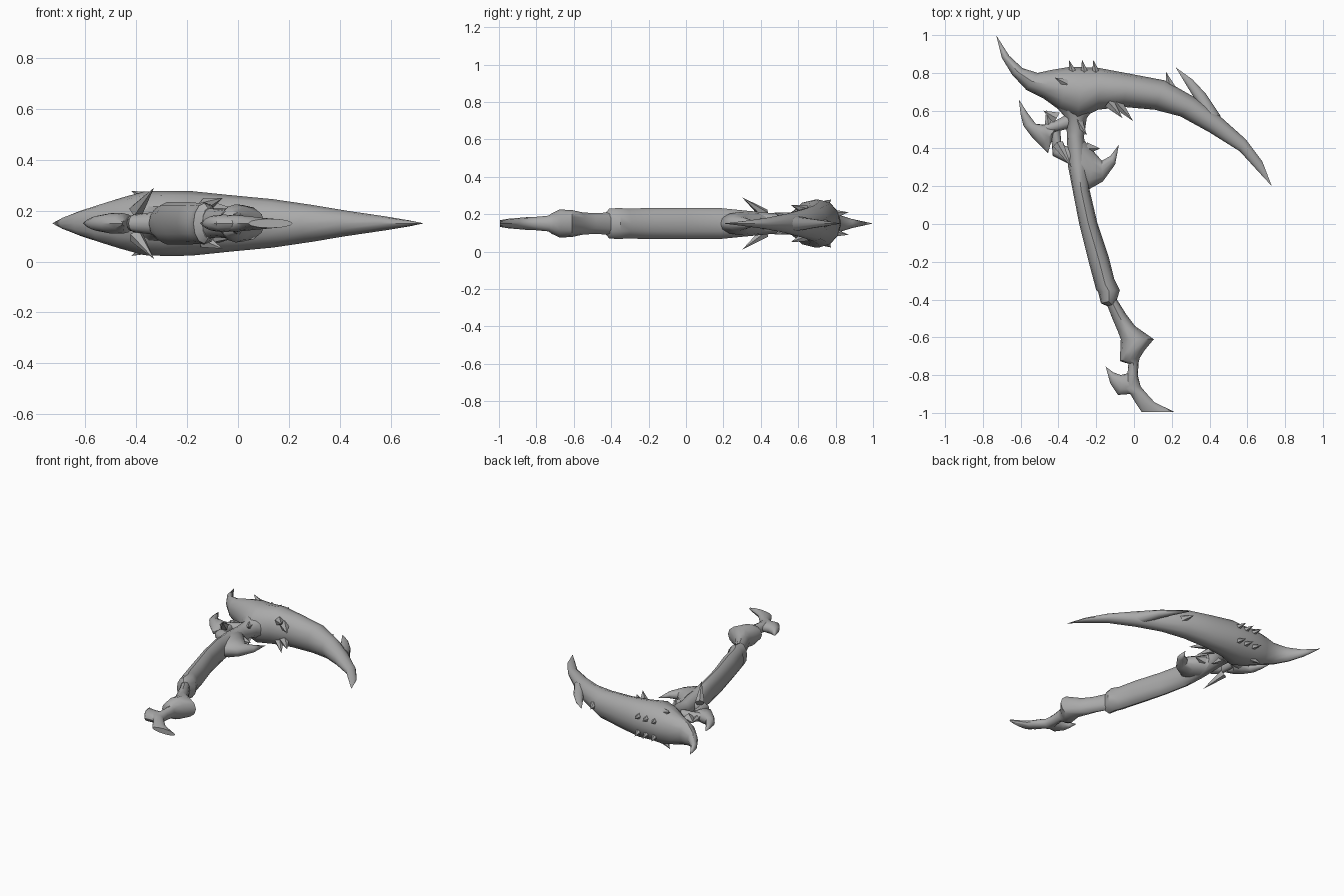
import bpy
import bmesh
import math
from mathutils import Vector

MID = 0.15  # height of the symmetry plane

cube = bpy.data.objects.get("Cube")
if cube:
    bpy.data.objects.remove(cube, do_unlink=True)

steel = bpy.data.materials.new("plain grey")
steel.use_nodes = True
grey = (0.4, 0.4, 0.4, 1)
steel.diffuse_color = grey
steel.node_tree.nodes["Principled BSDF"].inputs["Base Color"].default_value = grey


def finish(name, bm, angle=38):
    """Turn the bmesh into a shaded object."""
    bmesh.ops.remove_doubles(bm, verts=bm.verts, dist=0.0005)
    bmesh.ops.recalc_face_normals(bm, faces=bm.faces)
    mesh = bpy.data.meshes.new(name)
    bm.to_mesh(mesh)
    bm.free()
    mesh.materials.append(steel)
    obj = bpy.data.objects.new(name, mesh)
    bpy.context.collection.objects.link(obj)
    bpy.ops.object.select_all(action="DESELECT")
    obj.select_set(True)
    bpy.context.view_layer.objects.active = obj
    bpy.ops.object.shade_smooth_by_angle(angle=math.radians(angle))
    return obj


def loft(name, stations, sides=12):
    """Skin oval sections; each runs between two outline points with a half thickness."""
    bm = bmesh.new()
    rings = []
    for ax, ay, bx, by, half in stations:
        a, b = Vector((ax, ay, MID)), Vector((bx, by, MID))
        ring = []
        for i in range(sides):
            t = math.tau * i / sides
            p = (a + b) / 2 + (b - a) / 2 * math.cos(t)
            p.z += half * math.sin(t)
            ring.append(bm.verts.new(p))
        rings.append(ring)
    for low, high in zip(rings, rings[1:]):
        for i in range(sides):
            j = (i + 1) % sides
            bm.faces.new((low[i], low[j], high[j], high[i]))
    bm.faces.new(rings[0])
    bm.faces.new(rings[-1])
    return finish(name, bm)


def spike(name, base, tip, radius, rise=(0, 0), sides=5):
    """Pointed barb; a rise off the symmetry plane gives a mirrored pair."""
    for sign, label in ((1, "upper"), (-1, "lower")):
        if rise == (0, 0) and sign < 0:
            break
        a = Vector((*base, MID + sign * rise[0]))
        b = Vector((*tip, MID + sign * rise[1]))
        axis = b - a
        bm = bmesh.new()
        bmesh.ops.create_cone(bm, cap_ends=True, segments=sides, radius1=radius,
                              radius2=0, depth=axis.length)
        turn = axis.to_track_quat("Z", "Y").to_matrix().to_4x4()
        turn.translation = (a + b) / 2
        bm.transform(turn)
        finish(f"{name}_{label}", bm)


# Curved blade, from the short back horn to the long hooked point
loft("blade", [
    (-.73, 1, -.73, 1, 0),
    (-.66, .89, -.7, .88, .025),
    (-.59, .825, -.645, .79, .05),
    (-.51, .8, -.57, .71, .075),
    (-.44, .815, -.48, .665, .1),
    (-.35, .83, -.39, .6, .125),
    (-.27, .83, -.3, .55, .128),
    (-.18, .825, -.19, .605, .127),
    (-.02, .795, -.06, .62, .112),
    (.165, .76, .11, .605, .095),
    (.33, .665, .245, .57, .073),
    (.45, .575, .4, .485, .05),
    (.59, .45, .56, .385, .028),
    (.68, .33, .665, .27, .012),
    (.73, .2, .73, .2, 0)])

# Long handle, neck and end collar
loft("handle", [
    (-.42, .63, -.2, .63, .09),
    (-.36, .56, -.25, .56, .06),
    (-.355, .47, -.265, .46, .055),
    (-.35, .31, -.24, .31, .07),
    (-.325, .18, -.235, .18, .083),
    (-.29, 0, -.195, .01, .083),
    (-.24, -.2, -.135, -.17, .083),
    (-.2, -.35, -.105, -.29, .08),
    (-.19, -.36, -.075, -.35, .083),
    (-.175, -.42, -.09, -.4, .08),
    (-.14, -.435, -.095, -.42, .06)])

# Swollen grip below the collar, ending in a flared foot
loft("pommel", [
    (-.15, -.41, -.09, -.4, .06),
    (-.115, -.5, -.04, -.48, .055),
    (-.085, -.57, .005, -.54, .06),
    (-.07, -.61, .105, -.61, .072),
    (-.073, -.68, .055, -.67, .075),
    (-.075, -.725, .03, -.71, .055),
    (-.03, -.74, .025, -.73, .042),
    (-.035, -.8, .02, -.8, .036),
    (-.07, -.875, .035, -.86, .033),
    (-.02, -.9, .06, -.89, .03),
    (.01, -.95, .11, -.945, .026),
    (.04, -.995, .215, -.995, .018)])
loft("pommel_hook", [
    (-.15, -.755, -.15, -.755, 0),
    (-.135, -.81, -.11, -.785, .02),
    (-.125, -.845, -.07, -.8, .03),
    (-.085, -.905, -.03, -.79, .035),
    (-.02, -.9, .01, -.81, .03)])

# Forward guard claw beside the handle
loft("front_claw", [
    (-.08, .42, -.08, .42, 0),
    (-.125, .36, -.1, .315, .022),
    (-.17, .335, -.165, .225, .04),
    (-.21, .38, -.245, .18, .06),
    (-.27, .45, -.29, .2, .065)])
spike("front_claw_barb", (-.25, .4), (-.18, .4), .035)

# Rear guard claw with its two struts
loft("rear_claw", [
    (-.61, .66, -.61, .66, 0),
    (-.6, .58, -.565, .59, .018),
    (-.585, .52, -.52, .53, .03),
    (-.54, .46, -.46, .525, .04),
    (-.49, .41, -.41, .51, .04),
    (-.455, .375, -.44, .43, .01)])
loft("upper_strut", [
    (-.5, .46, -.47, .53, .03),
    (-.41, .49, -.41, .55, .03),
    (-.32, .51, -.32, .6, .04)])
loft("lower_strut", [
    (-.44, .48, -.39, .5, .03),
    (-.43, .36, -.385, .42, .035),
    (-.33, .31, -.32, .4, .045)])
spike("strut_barb", (-.45, .51), (-.465, .605), .025)
spike("neck_barb", (-.41, .56), (-.48, .6), .035)
spike("side_thorn", (-.4, .42), (-.33, .3), .03, rise=(.05, .14))
spike("neck_thorn", (-.3, .55), (-.25, .47), .03, rise=(.03, .06))

# Large fin and smaller thorn on the back of the blade
loft("blade_fin", [
    (.22, .83, .22, .83, 0),
    (.31, .765, .265, .755, .012),
    (.38, .69, .32, .665, .025),
    (.46, .57, .36, .6, .04)])
spike("back_thorn", (.2, .7), (.17, .805), .035)

# Crown of little thorns along the thick back
for x, tip_x in ((-.32, -.345), (-.26, -.275), (-.2, -.215)):
    spike("crown_thorn", (x, .79), (tip_x, .87), .025, rise=(.05, .06))
spike("cheek_thorn", (-.36, .745), (-.42, .775), .025, rise=(.1, .128))

# Thorns on the inner edge of the blade
spike("inner_thorn", (-.1, .65), (-.005, .545), .035, rise=(.05, .055))
spike("inner_barb", (-.13, .64), (-.06, .56), .03, rise=(.07, .1))
